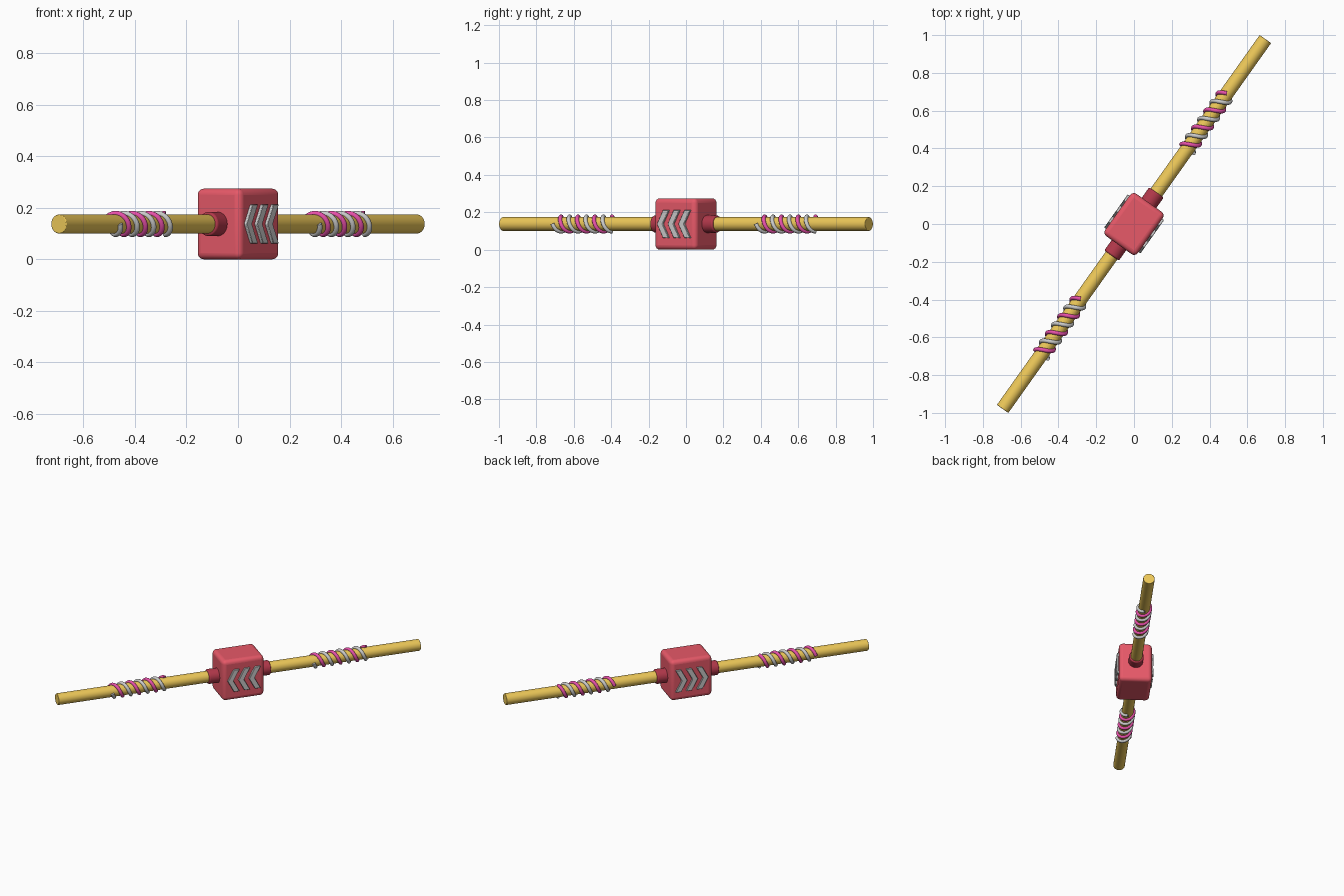
import bpy, bmesh, math
from mathutils import Matrix, Vector

if "Cube" in bpy.data.objects:
    bpy.data.objects.remove(bpy.data.objects["Cube"])

ZC = 0.1375
# Local frame: x runs along the rod, origin at the centre of the block
FRAME = Matrix.Translation((0, 0, ZC)) @ Matrix.Rotation(math.radians(54.6), 4, 'Z')
ALONG_X = Matrix.Rotation(math.pi / 2, 4, 'Y')


def material(name, rgb):
    m = bpy.data.materials.new(name)
    m.diffuse_color = (*rgb, 1)
    m.use_nodes = True
    m.node_tree.nodes["Principled BSDF"].inputs["Base Color"].default_value = m.diffuse_color
    return m


GOLD = material("gold", (0.85, 0.58, 0.10))
RED = material("red", (0.80, 0.10, 0.14))
DARK_RED = material("dark_red", (0.45, 0.04, 0.07))
PINK = material("pink", (0.80, 0.08, 0.40))


def finish(name, bm, mat=None, bevel=0, segments=3):
    bm.transform(FRAME)
    bmesh.ops.recalc_face_normals(bm, faces=bm.faces)
    me = bpy.data.meshes.new(name)
    bm.to_mesh(me)
    bm.free()
    ob = bpy.data.objects.new(name, me)
    bpy.context.collection.objects.link(ob)
    if mat:
        me.materials.append(mat)
    if bevel:
        b = ob.modifiers.new("bevel", 'BEVEL')
        b.width, b.segments, b.limit_method = bevel, segments, 'ANGLE'
        b.angle_limit = math.radians(40)
    bpy.ops.object.select_all(action='DESELECT')
    ob.select_set(True)
    bpy.context.view_layer.objects.active = ob
    bpy.ops.object.shade_smooth_by_angle(angle=math.radians(35))
    return ob


def cylinder(name, x0, x1, r, mat, bevel):
    bm = bmesh.new()
    bmesh.ops.create_cone(bm, cap_ends=True, segments=32, radius1=r, radius2=r,
                          depth=x1 - x0,
                          matrix=Matrix.Translation(((x0 + x1) / 2, 0, 0)) @ ALONG_X)
    finish(name, bm, mat, bevel)


# Rounded central block
bm = bmesh.new()
bmesh.ops.create_cube(bm, size=1, matrix=Matrix.Diagonal((0.275, 0.212, 0.275, 1)))
finish("block", bm, RED, 0.025, 5)

# Rod and the collars where it enters the block
cylinder("rod", -1.201, 1.201, 0.037, GOLD, 0.003)
cylinder("collar_front", -0.205, -0.12, 0.047, DARK_RED, 0.008)
cylinder("collar_back", 0.12, 0.205, 0.047, DARK_RED, 0.008)

# Three chevron plates on each side of the block, all pointing to the front end
for side, label in ((-1, "right"), (1, "left")):
    for i in range(3):
        x = -0.108 + 0.07 * i
        w, s, h = 0.037, 0.04, 0.075
        outline = [(x, 0), (x + s, h), (x + s + w, h),
                   (x + w, 0), (x + s + w, -h), (x + s, -h)]
        bm = bmesh.new()
        face = bm.faces.new([bm.verts.new((px, side * 0.098, pz)) for px, pz in outline])
        ext = bmesh.ops.extrude_face_region(bm, geom=[face])
        bmesh.ops.translate(bm, vec=(0, side * 0.02, 0),
                            verts=[v for v in ext["geom"] if isinstance(v, bmesh.types.BMVert)])
        finish(f"chevron_{label}_{i + 1}", bm, None, 0.002, 1)


# Paired wires wound round each half of the rod
def wire(name, start, phase, mat):
    pitch, turns, radius, thick, steps, sides = 0.111, 3.25, 0.040, 0.011, 104, 12
    bm = bmesh.new()
    rings = []
    k = pitch / (2 * math.pi)
    for i in range(steps + 1):
        t = 2 * math.pi * turns * i / steps
        a = t + phase
        out = Vector((0, -math.cos(a), -math.sin(a)))
        tangent = Vector((k, radius * math.sin(a), -radius * math.cos(a))).normalized()
        other = tangent.cross(out)
        centre = Vector((start + k * t, 0, 0)) + out * radius
        rings.append([bm.verts.new(centre + thick * (math.cos(q) * out + math.sin(q) * other))
                      for q in (2 * math.pi * j / sides for j in range(sides))])
    for r0, r1 in zip(rings, rings[1:]):
        for j in range(sides):
            n = (j + 1) % sides
            bm.faces.new((r0[j], r0[n], r1[n], r1[j]))
    bm.faces.new(rings[0])
    bm.faces.new(rings[-1])
    finish(name, bm, mat)


for label, start in (("front", -0.847), ("back", 0.488)):
    wire("grey_wire_" + label, start, 0, None)
    wire("pink_wire_" + label, start, math.pi, PINK)
